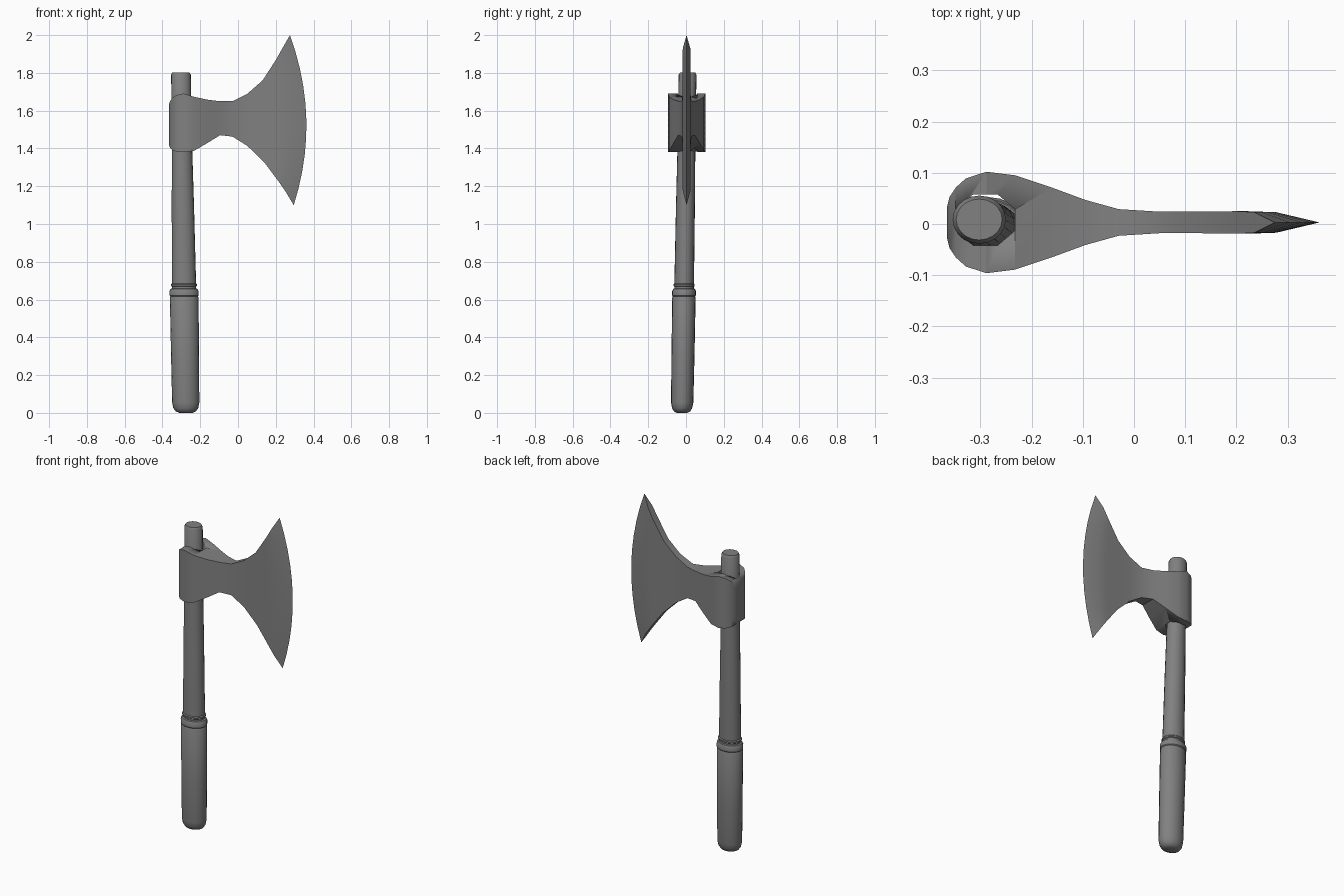
import bpy, bmesh, math

if "Cube" in bpy.data.objects:
    bpy.data.objects.remove(bpy.data.objects["Cube"])

grey = bpy.data.materials.new("plain grey")
grey.use_nodes = True
grey.diffuse_color = (0.22, 0.22, 0.22, 1)
grey.node_tree.nodes["Principled BSDF"].inputs["Base Color"].default_value = grey.diffuse_color


def finish(name, bm, angle=35):
    bmesh.ops.recalc_face_normals(bm, faces=bm.faces)
    mesh = bpy.data.meshes.new(name)
    bm.to_mesh(mesh)
    bm.free()
    mesh.materials.append(grey)
    ob = bpy.data.objects.new(name, mesh)
    bpy.context.collection.objects.link(ob)
    bpy.ops.object.select_all(action="DESELECT")
    ob.select_set(True)
    bpy.context.view_layer.objects.active = ob
    bpy.ops.object.shade_smooth_by_angle(angle=math.radians(angle))
    return ob


def skin(name, loops, angle=35):
    """Joins matching closed loops of points and caps both ends."""
    bm = bmesh.new()
    rings = [[bm.verts.new(p) for p in loop] for loop in loops]
    n = len(rings[0])
    for a, b in zip(rings, rings[1:]):
        for i in range(n):
            j = (i + 1) % n
            bm.faces.new((a[i], a[j], b[j], b[i]))
    bm.faces.new(rings[0])
    bm.faces.new(rings[-1])
    bmesh.ops.remove_doubles(bm, verts=bm.verts, dist=0.0002)
    return finish(name, bm, angle)


def turned(name, profile, sides=20):
    """Oval turned part along the slightly leaning shaft axis."""
    loops = []
    for z, rx, ry in profile:
        cx, cy = -0.276 - 0.0145 * z, -0.021 + 0.0165 * z
        loops.append([(cx + rx * math.cos(k * math.tau / sides),
                       cy + ry * math.sin(k * math.tau / sides), z)
                      for k in range(sides)])
    return skin(name, loops)


# Shaft, grip and the turned rings between them
turned("shaft", [(0.6, 0.062, 0.05), (0.69, 0.064, 0.052), (1.1, 0.059, 0.05),
                 (1.45, 0.053, 0.047), (1.79, 0.052, 0.047), (1.803, 0.045, 0.04)])
turned("grip", [(0, 0.035, 0.028), (0.008, 0.053, 0.043), (0.025, 0.066, 0.053),
                (0.055, 0.072, 0.059), (0.3, 0.074, 0.061), (0.61, 0.076, 0.062),
                (0.617, 0.073, 0.059)])
turned("grip_collar", [(0.617, 0.073, 0.059), (0.622, 0.077, 0.063), (0.645, 0.077, 0.063),
                       (0.656, 0.071, 0.058), (0.66, 0.062, 0.05)])
turned("shaft_ring", [(0.667, 0.062, 0.05), (0.672, 0.069, 0.056), (0.68, 0.069, 0.056),
                      (0.686, 0.063, 0.051)])

# Axe head columns: top x, top z, bottom x, bottom z, forward bulge, half thickness
columns = [
    (-0.365, 1.635, -0.365, 1.42, 0, 0.03), (-0.36, 1.65, -0.36, 1.405, 0, 0.05),
    (-0.348, 1.667, -0.348, 1.39, 0, 0.068), (-0.328, 1.682, -0.328, 1.384, 0, 0.086),
    (-0.288, 1.691, -0.288, 1.38, 0, 0.099), (-0.232, 1.673, -0.232, 1.388, 0, 0.092),
    (-0.16, 1.658, -0.16, 1.43, 0, 0.068), (-0.095, 1.65, -0.095, 1.47, 0, 0.044),
    (-0.03, 1.65, -0.03, 1.463, 0, 0.026), (0.05, 1.69, 0.05, 1.413, 0, 0.021),
    (0.13, 1.76, 0.14, 1.325, 0, 0.021), (0.2, 1.868, 0.21, 1.232, 0.015, 0.022),
    (0.235, 1.93, 0.25, 1.175, 0.035, 0.02), (0.275, 2.0, 0.295, 1.1, 0.077, 0)]
ROWS = 10
loops = []
for xt, zt, xb, zb, bulge, half in columns:
    loop = []
    for side in (1, -1):
        for r in range(ROWS + 1):
            t = r / ROWS if side > 0 else 1 - r / ROWS
            x = xb + (xt - xb) * t + bulge * 4 * t * (1 - t)
            loop.append((x, 0.003 + side * half, zb + (zt - zb) * t))
    loops.append(loop)

# The sharp edge is a single line, so its two sides are welded row by row
head = skin("axe_head", loops, 30)

# Eye of the head, cut as an eight-sided hole
bm = bmesh.new()
bmesh.ops.create_cone(bm, cap_ends=True, segments=8, radius1=0.063, radius2=0.063, depth=1)
for v in bm.verts:
    a = math.radians(22.5)
    x, y = v.co.x, v.co.y
    v.co = (-0.29 + x * math.cos(a) - y * math.sin(a),
            0.008 + 0.85 * (x * math.sin(a) + y * math.cos(a)), v.co.z + 1.5)
cutter = finish("eye_cutter", bm)
cutter.hide_render = True
bpy.context.view_layer.objects.active = head
cut = head.modifiers.new("eye", "BOOLEAN")
cut.operation = "DIFFERENCE"
cut.solver = "EXACT"
cut.object = cutter
bpy.ops.object.modifier_apply(modifier=cut.name)
bpy.data.objects.remove(cutter)
